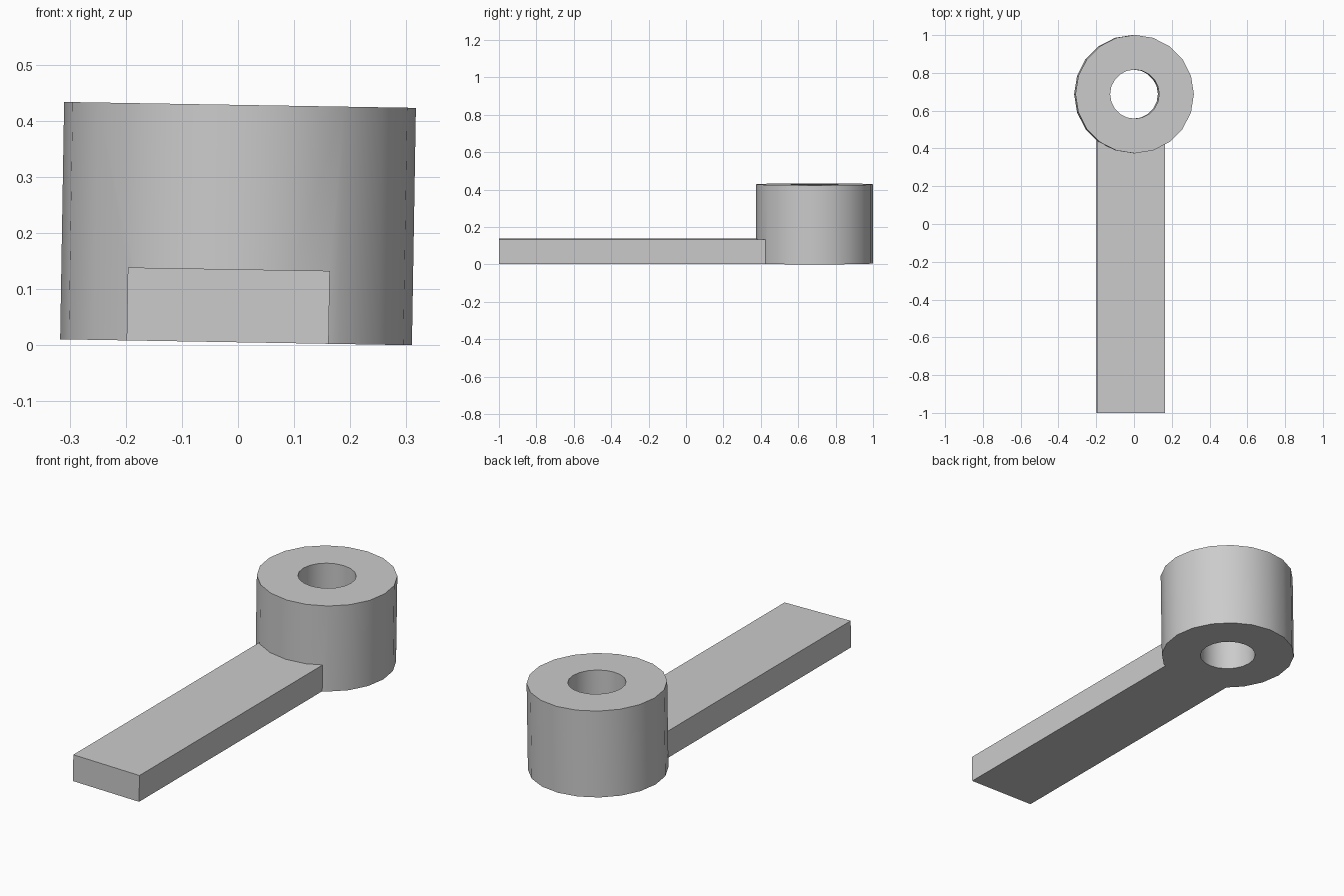
import bpy, bmesh, math
from mathutils import Matrix, Vector

cube = bpy.data.objects.get("Cube")
if cube:
    bpy.data.objects.remove(cube, do_unlink=True)

SIDES = 20
BOSS_Y = 0.6875
OUTER, BORE, BOSS_H = 0.3135, 0.13, 0.423
ARM_W, ARM_H, ARM_X = 0.36, 0.13, -0.015
ARM_START, ARM_END = -1.0, 0.48
TILT = 0.0168

grey = bpy.data.materials.new("plain grey")
grey.use_nodes = True
colour = (0.6, 0.6, 0.6, 1)
grey.diffuse_color = colour
grey.node_tree.nodes["Principled BSDF"].inputs["Base Color"].default_value = colour


def make_object(name, bm):
    bmesh.ops.recalc_face_normals(bm, faces=bm.faces)
    mesh = bpy.data.meshes.new(name)
    bm.to_mesh(mesh)
    bm.free()
    mesh.materials.append(grey)
    obj = bpy.data.objects.new(name, mesh)
    bpy.context.collection.objects.link(obj)
    return obj


# Bored boss: a rectangle spun about the hole axis
bm = bmesh.new()
profile = [(BORE, 0), (OUTER, 0), (OUTER, BOSS_H), (BORE, BOSS_H)]
verts = [bm.verts.new((r, BOSS_Y, z)) for r, z in profile]
edges = [bm.edges.new((verts[i], verts[i - 1])) for i in range(len(verts))]
bmesh.ops.spin(bm, geom=verts + edges, cent=(0, BOSS_Y, 0), axis=(0, 0, 1),
               angle=math.tau, steps=SIDES)
bmesh.ops.remove_doubles(bm, verts=bm.verts, dist=0.0001)
lever = make_object("lever_with_bored_boss", bm)

# Flat arm running forward from the boss
bm = bmesh.new()
size = Matrix.Diagonal((ARM_W, ARM_END - ARM_START, ARM_H, 1))
place = Matrix.Translation((ARM_X, (ARM_START + ARM_END) / 2, ARM_H / 2))
bmesh.ops.create_cube(bm, size=1, matrix=place @ size)
arm = make_object("arm", bm)

# Fuse the arm to the boss
union = lever.modifiers.new("join_arm", "BOOLEAN")
union.operation = "UNION"
union.solver = "EXACT"
union.object = arm
bpy.ops.object.select_all(action="DESELECT")
bpy.context.view_layer.objects.active = lever
lever.select_set(True)
bpy.ops.object.modifier_apply(modifier=union.name)
bpy.data.objects.remove(arm, do_unlink=True)

# Slight sideways lean, resting on the ground
lever.data.transform(Matrix.Rotation(TILT, 4, "Y"))
lowest = min(v.co.z for v in lever.data.vertices)
lever.data.transform(Matrix.Translation(Vector((-0.0035, 0, -lowest))))
bpy.ops.object.shade_smooth_by_angle(angle=math.radians(30))
